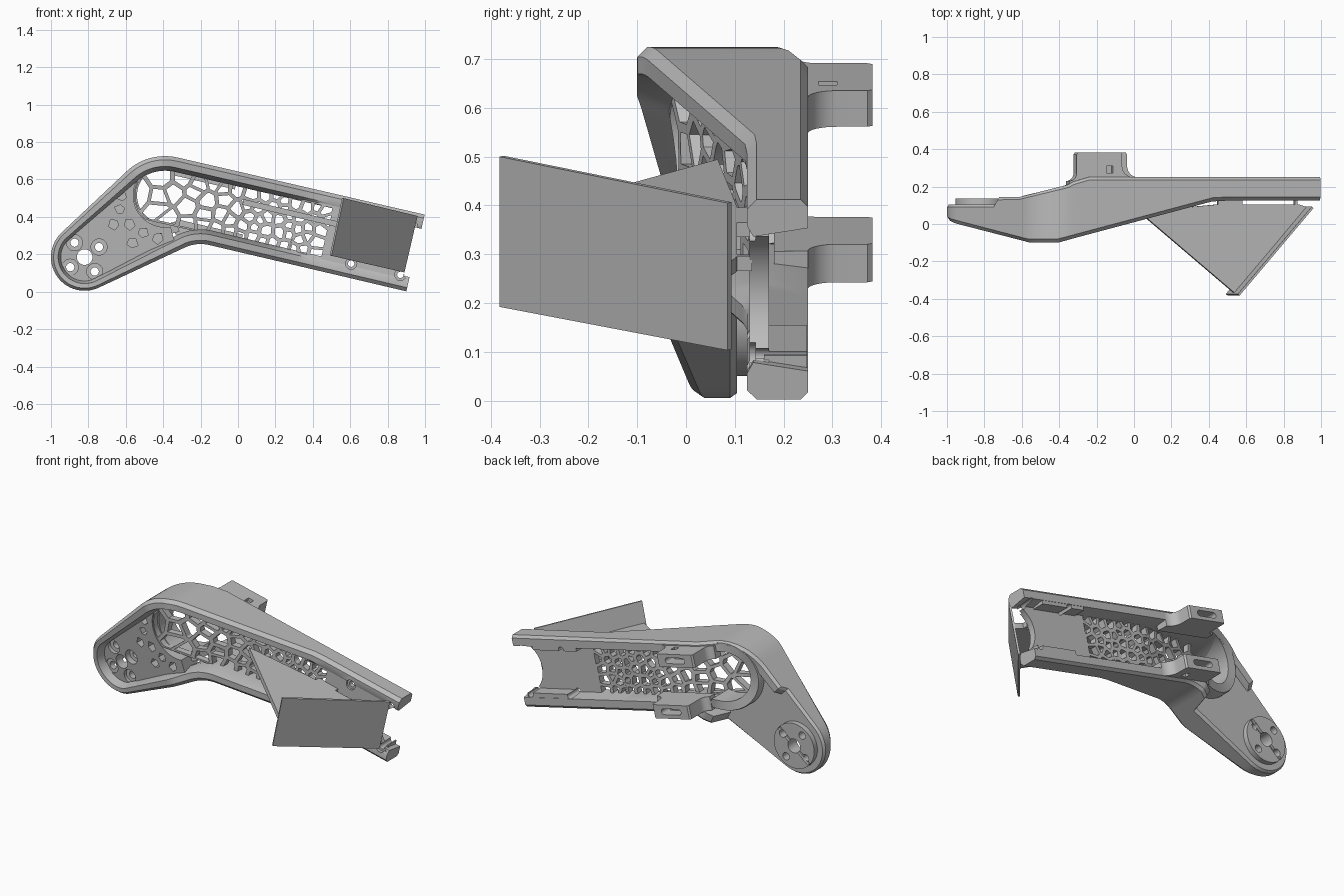
import bpy, bmesh, math, random
from mathutils import Vector

random.seed(4)
if "Cube" in bpy.data.objects:
    bpy.data.objects.remove(bpy.data.objects["Cube"])

V2 = lambda x, z: Vector((x, z))
ALONG, ACROSS = V2(.974, -.225), V2(.225, .974)   # forearm directions in x, z
ELBOW, HUB = V2(-.39, .515), V2(-.82, .185)
parts = []


# ---------- helpers ----------
def build(name, lofts, closed=False):
    """One object from lofts, each a list of equal rings of 3D points."""
    bm = bmesh.new()
    for rings in lofts:
        vs = [[bm.verts.new(p) for p in ring] for ring in rings]
        n = len(vs[0])
        if closed:
            vs.append(vs[0])
        else:
            bm.faces.new(vs[0])
            bm.faces.new(vs[-1][::-1])
        for a, b in zip(vs, vs[1:]):
            for i in range(n):
                j = (i + 1) % n
                bm.faces.new((a[i], a[j], b[j], b[i]))
    bmesh.ops.recalc_face_normals(bm, faces=bm.faces)
    mesh = bpy.data.meshes.new(name)
    bm.to_mesh(mesh)
    bm.free()
    ob = bpy.data.objects.new(name, mesh)
    bpy.context.scene.collection.objects.link(ob)
    parts.append(ob)
    return ob


def prisms(name, polys, y0, y1):
    return build(name, [[[(p.x, y, p.y) for p in poly] for y in (y0, y1)] for poly in polys])


def cut(ob, cutter):
    mod = ob.modifiers.new("cut", 'BOOLEAN')
    mod.object, mod.operation, mod.solver = cutter, 'DIFFERENCE', 'EXACT'
    deps = bpy.context.evaluated_depsgraph_get()
    deps.update()
    mesh = bpy.data.meshes.new_from_object(ob.evaluated_get(deps))
    ob.modifiers.clear()
    if len(mesh.polygons):
        ob.data = mesh
    parts.remove(cutter)
    bpy.data.objects.remove(cutter)


def arc(c, r, a0, a1, n=14):
    angles = [math.radians(a0 + (a1 - a0) * i / n) for i in range(n + 1)]
    return [c + r * V2(math.cos(a), math.sin(a)) for a in angles]


def circle(c, r):
    return arc(c, r, 0, 345, 23)


def outline(d):
    """Open bent outline, moved inward by d."""
    segs = [[V2(.998, .412) - d * ACROSS],
            arc(V2(-.39, .425), .3 - d, 77, 134),
            arc(HUB, .18 - .7 * d, 135, 297, 28),
            arc(V2(-.2, .055), .2 + d, 117, 77),
            [V2(.9, .002) + d * ACROSS]]
    pts = []
    for seg in segs:
        if pts:
            a = pts[-1]
            pts += [a.lerp(seg[0], i / 16) for i in range(1, 16)]
        pts += seg
    return pts


# depth surfaces: two sloping planes that meet at the elbow
def lower_plane(p):
    return -.097 - .19 * p.dot(V2(.75, .66))


def fore_plane(p):
    return -.083 + .26 * (p - ELBOW).dot(ALONG)


def front(p):
    return min(max(lower_plane(p), fore_plane(p), -.1), .125)


def web_front(p):
    return min(max(lower_plane(p) + .06, fore_plane(p) + .09), .13)


def back(x):
    table = [(-1.1, .143), (-.62, .145), (-.35, .21), (-.28, .25), (1.1, .25)]
    for (xa, ya), (xb, yb) in zip(table, table[1:]):
        if x <= xb:
            return ya + (yb - ya) * (x - xa) / (xb - xa)


# ---------- outer rim ----------
rings = []
for column in zip(*[outline(d) for d in (.06, .015, 0, 0, .02, .055, .078)]):
    p = column[2]
    upper = p.y > .28 + .4 * (p.x + .8)
    b = back(p.x) if p.x > (-.75 if upper else -.34) else .105
    f = front(p)
    ys = [b, b, b - .015, f + .02, f, f, web_front(column[6]) + .008]
    rings.append([(q.x, y, q.y) for q, y in zip(column, ys)])
rim = build("outer_rim", [rings])


# ---------- cellular web: one open frame per cell ----------
def clip(poly, n, c):
    out = []
    for a, b in zip(poly, poly[1:] + poly[:1]):
        da, db = a.dot(n) - c, b.dot(n) - c
        if da <= 0:
            out.append(a)
        if da * db < 0:
            out.append(a.lerp(b, da / (da - db)))
    return out


def area(p):
    return abs(sum(a.x * b.y - b.x * a.y for a, b in zip(p, p[1:] + p[:1]))) / 2


limits = [(ACROSS, .15), (-ACROSS, .15), (ALONG, .9)]
limits += [(d - ELBOW, .165) for d in arc(ELBOW, 1, 105, 255, 8)]
seeds, u = [], -.13
while u < .9:
    step = .092 - .036 * min(max(u / .6, 0), 1)
    rows = round(.3 / step)
    for r in range(rows):
        ju, jv = [random.uniform(-.32, .32) * step for _ in "uv"]
        rel = (u + ju) * ALONG + ((r + .5) * .3 / rows - .15 + jv) * ACROSS
        if all(rel.dot(n) < c - .01 for n, c in limits):
            seeds.append(ELBOW + rel)
    u += step

frames = []
for s in seeds:
    cell = arc(s, .4, 45, 315, 3)
    for q in seeds:
        if q is not s:
            n = (q - s).normalized()
            cell = clip(cell, n, ((q + s) / 2).dot(n))
    for n, c in limits:
        cell = clip(cell, n, c + ELBOW.dot(n))
    cell = [p for i, p in enumerate(cell) if (p - cell[i - 1]).length > .002]
    mid = sum(cell, V2(0, 0)) / len(cell)
    shrink = max(1 - .0115 / math.sqrt(area(cell) / math.pi), .2)
    frame = []
    for p in cell:
        q, y = mid.lerp(p, shrink), web_front(p)
        yq = web_front(q)
        frame.append([(p.x, y, p.y), (q.x, yq, q.y), (q.x, yq + .04, q.y), (p.x, y + .04, p.y)])
    frames.append(frame)
build("cellular_web", frames, closed=True)

# ---------- solid end of the web with a round notch ----------
start = [ELBOW + .895 * ALONG + v * ACROSS for v in (.155, -.155)]
end_plate = prisms("web_end", [start + [outline(.05)[-1]] + arc(V2(1.0, .195), .158, 233, 102)
                               + [outline(.05)[0]]], .13, .17)

# ---------- lower arm plate with bolt holes and shallow pockets ----------
shell = [p for p in outline(.035) if p.x < (-.56 if p.y > .45 else -.33)]
shell += arc(ELBOW, .17, 280, 140, 24)
plate = build("lower_arm_plate", [[[(p.x, lower_plane(p) + .06, p.y) for p in shell],
                                   [(p.x, .105, p.y) for p in shell]]])
disc = prisms("hub_disc", [arc(HUB, .135, 0, 354, 59)], .1, .136)
bolts = arc(HUB, .094, 35, 305, 3)
for c, r in [(b, .022) for b in bolts] + [(HUB, .042)]:
    for ob in (plate, disc):
        cut(ob, prisms("bore", [circle(c, r)], -.3, .4))
for b in bolts:
    cut(plate, prisms("bolt_head", [circle(b, .043)], -.3, .085))
for x, z in ((-.63, .44), (-.58, .36), (-.51, .315), (-.43, .285), (-.565, .26), (-.66, .36), (-.62, .51)):
    turn = random.uniform(0, 60)
    pocket = [V2(x, z) + random.uniform(.022, .034) * d for d in arc(V2(0, 0), 1, turn, turn + 288, 4)]
    cut(plate, prisms("pocket", [pocket], -.3, .07))
g, h = V2(.1, .085), V2(-.007, .008)
cut(disc, prisms("groove", [[HUB - g - h, HUB + g - h, HUB + g + h, HUB - g + h]], .12, .2))

# ---------- rounded end wall of the rear channel ----------
rings = []
for o, i in zip(arc(ELBOW, .207, 80, 292, 36), arc(ELBOW, .15, 80, 292, 36)):
    y, y0, e = back(o.x), web_front(o) + .03, o.lerp(i, .08)
    rings.append([(o.x, y0, o.y), (o.x, y - .012, o.y), (e.x, y, e.y), (i.x, y, i.y), (i.x, y0, i.y)])
build("channel_end_wall", [rings])


# ---------- mounting tabs and ledges on both rails ----------
def rail_prism(name, base, side, poly, d0, d1):
    rings = []
    for d in (d0, d1):
        pts = [(base + u * ALONG + side * d * ACROSS, y) for u, y in poly]
        rings.append([(p.x, y, p.y) for p, y in pts])
    return build(name, [rings])


def box(u0, u1, y0, y1):
    return [(u0, y0), (u1, y0), (u1, y1), (u0, y1)]


screws = [V2(.605, .15), V2(.868, .09)]
screws += [p + .27 * ACROSS for p in screws]
root = [(p.x, p.y) for p in arc(V2(.185, .31), .06, 270, 180, 8)]
heel = [(p.x, p.y) for p in arc(V2(-.165, .27), .04, 0, -90, 6)]
for label, base, side, d0, d1 in (("upper", V2(-.18, .685), -1, .022, .098),
                                  ("lower", V2(-.18, .256), 1, .015, .095)):
    profile = [(-.165, .18), (.19, .18)] + root + [(.125, .372), (.117, .382), (-.117, .382), (-.125, .372)] + heel
    tab = rail_prism(label + "_tab", base, side, profile, d0, d1)
    mid = base + side * (d0 + d1) / 2 * ACROSS
    slot = [mid + p.x * ALONG + p.y * ACROSS for p in
            arc(V2(.05, 0), .017, -90, 90, 8) + arc(V2(-.05, 0), .017, 90, 270, 8)]
    cut(tab, prisms("slot", [slot], .31, .45))
    cut(tab, rail_prism("nut_slot", base, side, box(.04, .075, .272, .31), -.05, .055))
    ledge = rail_prism(label + "_ledge", base, side, box(.78, 1.08, .16, .248), .05, .082)
    for s in screws:
        cut(ledge, prisms("screw_hole", [circle(s, .017)], -.3, .4))

# ---------- screw holes through the rails ----------
for ob in (rim, end_plate):
    for s in screws:
        cut(ob, prisms("screw_hole", [circle(s, .017)], -.3, .4))
        cut(ob, prisms("screw_head", [circle(s, .03)], -.3, .142))

# ---------- slanted face plate with its triangular gusset ----------
corners = [Vector(c) for c in ((.565, -.382, .5), (.96, .085, .405), (.89, .085, .103), (.5, -.382, .192))]
normal = (corners[1] - corners[0]).cross(corners[3] - corners[0]).normalized()
if normal.y < 0:
    normal = -normal
build("face_plate", [[[c + normal * t for c in corners] for t in (0, .012)]])


def shelf(name, pts):
    top = [Vector((x, y, .49 - .235 * (x - .05))) for x, y in pts]
    thickness = Vector((-.007, 0, -.03))
    return build(name, [[top, [p + thickness for p in top]]])


shelf("gusset", [(.03, .065), (.54, -.37), (.925, .09), (.88, .105), (.45, .105)])
shelf("inner_post", box(.45, .58, .1, .135))
shelf("outer_post", box(.86, .875, .095, .135))

# ---------- material and shading ----------
grey = bpy.data.materials.new("plain grey")
grey.use_nodes = True
colour = (.5, .5, .5, 1)
grey.diffuse_color = colour
grey.node_tree.nodes["Principled BSDF"].inputs["Base Color"].default_value = colour
bpy.ops.object.select_all(action='DESELECT')
for ob in parts:
    ob.data.materials.clear()
    ob.data.materials.append(grey)
    ob.select_set(True)
bpy.context.view_layer.objects.active = rim
bpy.ops.object.shade_smooth_by_angle(angle=math.radians(30))
